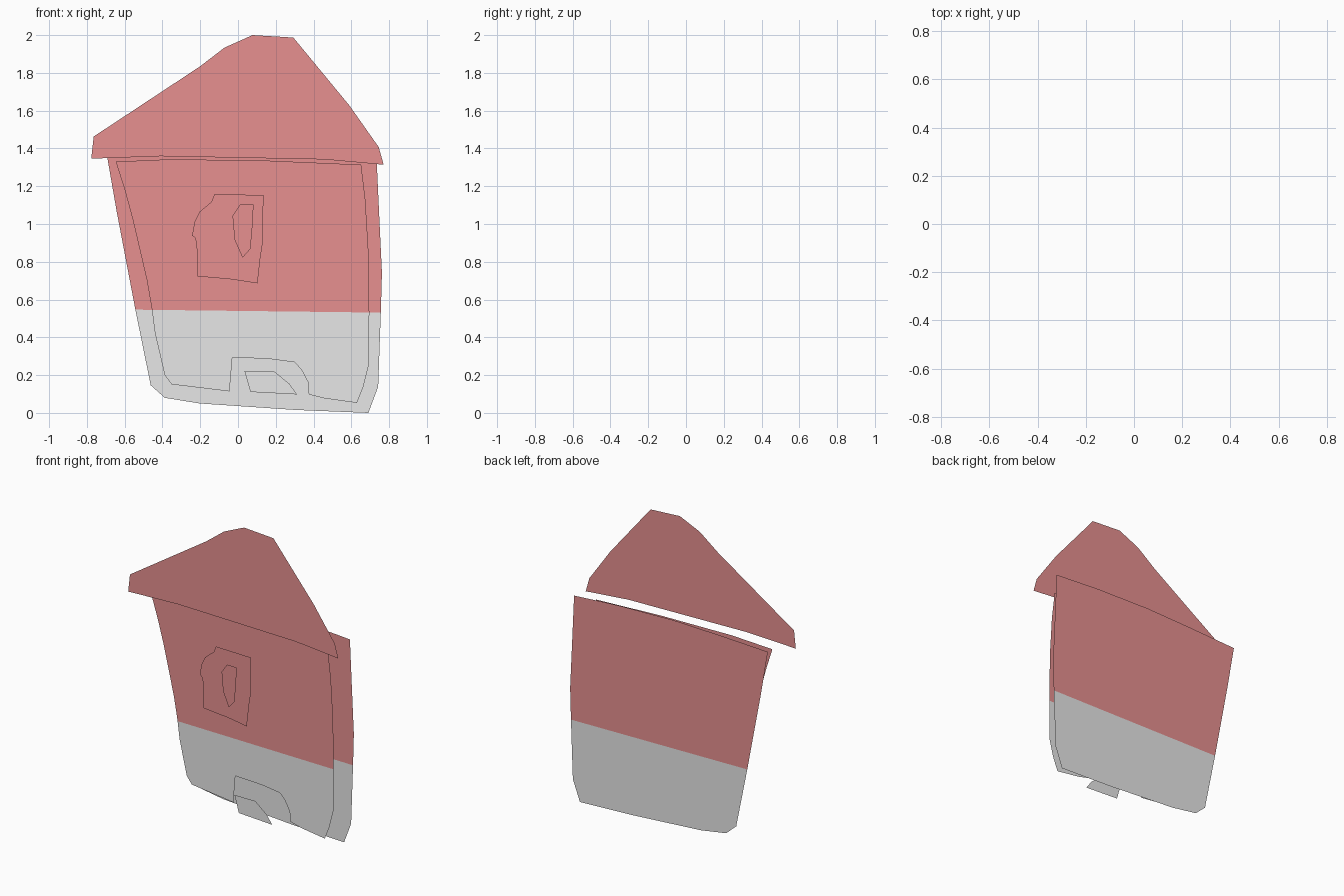
import bpy, bmesh


def flat_colour(name, rgb):
    m = bpy.data.materials.new(name)
    m.diffuse_color = (*rgb, 1.0)
    return m


RED = flat_colour("warm red", (0.8, 0.28, 0.28))
GREY = flat_colour("light grey", (0.8, 0.8, 0.8))


def plate(name, y, outline):
    """Flat upright cutout facing -y; red above the paint line, grey below."""
    bm = bmesh.new()
    face = bm.faces.new([bm.verts.new((x, y, z)) for x, z in outline])
    face.normal_update()
    if face.normal.y > 0:
        face.normal_flip()
    # paint line, tilting slightly down to the right
    bmesh.ops.bisect_plane(bm, geom=bm.verts[:] + bm.edges[:] + bm.faces[:],
                           plane_co=(0, 0, 0.54), plane_no=(0.012, 0, 1))
    bmesh.ops.triangulate(bm, faces=bm.faces[:], ngon_method='EAR_CLIP')
    for f in bm.faces:
        c = f.calc_center_median()
        f.material_index = 0 if c.z + 0.012 * c.x > 0.54 else 1
    me = bpy.data.meshes.new(name)
    bm.to_mesh(me)
    bm.free()
    me.materials.append(RED)
    me.materials.append(GREY)
    ob = bpy.data.objects.new(name, me)
    bpy.context.collection.objects.link(ob)
    return ob


# Rear wall silhouette
plate("back_wall", 0.131, [
    (-0.695, 1.37), (-0.35, 1.385), (0.0, 1.395), (0.4, 1.385), (0.733, 1.363),
    (0.745, 1.1), (0.762, 0.74), (0.756, 0.53), (0.742, 0.138), (0.69, 0.0),
    (0.30, 0.016), (-0.203, 0.05), (-0.388, 0.08), (-0.462, 0.146),
    (-0.542, 0.54), (-0.642, 1.065)])

# Front wall with an arched doorway notch
plate("front_wall", 0.015, [
    (-0.647, 1.33), (-0.35, 1.343), (0.166, 1.335), (0.652, 1.314),
    (0.674, 1.13), (0.69, 0.864), (0.695, 0.53), (0.692, 0.254),
    (0.663, 0.138), (0.629, 0.053), (0.457, 0.077), (0.375, 0.098),
    (0.37, 0.164), (0.336, 0.228), (0.30, 0.268), (0.166, 0.286),
    (-0.03, 0.294), (-0.045, 0.114), (-0.351, 0.151), (-0.388, 0.20),
    (-0.44, 0.424), (-0.457, 0.556), (-0.483, 0.705), (-0.557, 1.023),
    (-0.60, 1.182)])

# Gabled roof
plate("roof", -0.046, [
    (-0.764, 1.463), (-0.203, 1.833), (-0.071, 1.934), (0.077, 2.0),
    (0.293, 1.987), (0.59, 1.627), (0.745, 1.407), (0.771, 1.314),
    (0.457, 1.342), (-0.05, 1.352), (-0.41, 1.359), (-0.777, 1.346)])

# Window frame and pane
plate("window_frame", -0.055, [
    (-0.124, 1.158), (0.135, 1.153), (0.129, 0.89), (0.119, 0.827),
    (0.103, 0.686), (-0.034, 0.707), (-0.214, 0.723), (-0.219, 0.89),
    (-0.227, 0.927), (-0.243, 0.938), (-0.23, 1.012), (-0.203, 1.065),
    (-0.14, 1.118)])
plate("window_pane", -0.131, [
    (0.011, 1.102), (0.082, 1.102), (0.077, 0.996), (0.066, 0.869),
    (0.024, 0.821), (-0.018, 0.917), (-0.029, 1.044)])

# Small door piece in the doorway
plate("door", -0.085, [
    (0.034, 0.223), (0.188, 0.223), (0.272, 0.154), (0.312, 0.098),
    (0.066, 0.111)])
